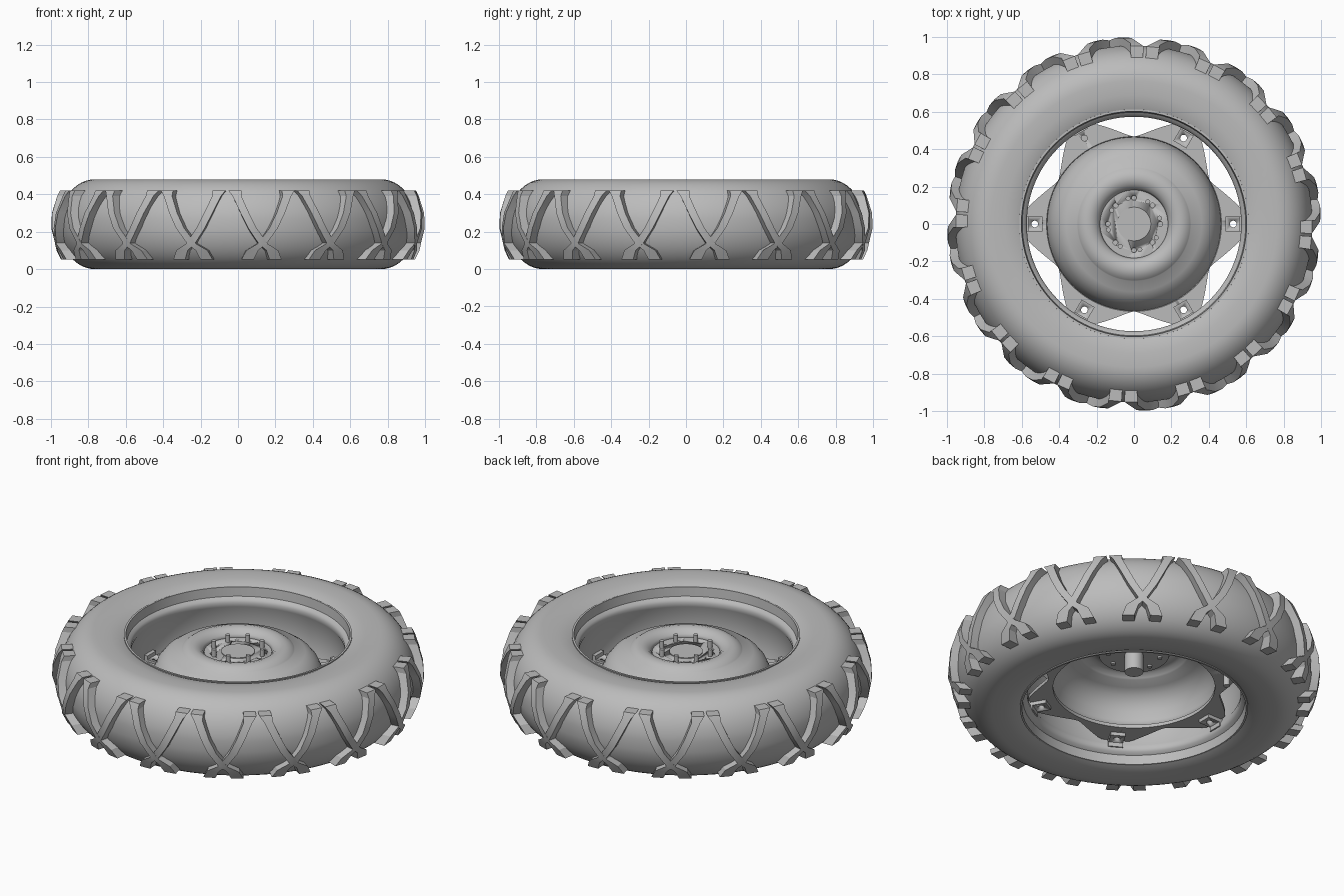
import bpy, bmesh
from math import sin, cos, pi, radians, sqrt

cube = bpy.data.objects.get("Cube")
if cube:
    bpy.data.objects.remove(cube, do_unlink=True)

MID = 0.24          # height of the wheel's middle plane
ARMS = 6
LUGS = 16
STUDS = 8

grey = bpy.data.materials.new("plain grey")
grey.use_nodes = True
grey.diffuse_color = (0.5, 0.5, 0.5, 1)
grey.node_tree.nodes["Principled BSDF"].inputs["Base Color"].default_value = (0.5, 0.5, 0.5, 1)


def finish(name, bm, angle=35):
    bmesh.ops.recalc_face_normals(bm, faces=bm.faces)
    mesh = bpy.data.meshes.new(name)
    bm.to_mesh(mesh)
    bm.free()
    mesh.materials.append(grey)
    obj = bpy.data.objects.new(name, mesh)
    bpy.context.collection.objects.link(obj)
    bpy.ops.object.select_all(action='DESELECT')
    obj.select_set(True)
    bpy.context.view_layer.objects.active = obj
    bpy.ops.object.shade_smooth_by_angle(angle=radians(angle))
    return obj


def polar(r, a, z):
    return (r * cos(a), r * sin(a), z)


def lathe(name, profile, closed=True, segments=96, angle=35):
    """Turn a (radius, height) profile around the wheel axis."""
    bm = bmesh.new()
    rings = [[bm.verts.new(polar(r, 2 * pi * i / segments, z)) for i in range(segments)]
             for r, z in profile]
    pairs = list(zip(rings, rings[1:]))
    if closed:
        pairs.append((rings[-1], rings[0]))
    for low, high in pairs:
        for i in range(segments):
            j = (i + 1) % segments
            bm.faces.new((low[i], low[j], high[j], high[i]))
    return finish(name, bm, angle)


def add_cylinder(bm, r, z0, z1, x=0, y=0, segments=16):
    made = bmesh.ops.create_cone(bm, cap_ends=True, segments=segments,
                                 radius1=r, radius2=r, depth=z1 - z0)
    bmesh.ops.translate(bm, verts=made["verts"], vec=(x, y, (z0 + z1) / 2))


def drill(obj, cutter):
    """Cut the cutter out of the object."""
    mod = obj.modifiers.new("holes", 'BOOLEAN')
    mod.operation = 'DIFFERENCE'
    mod.solver = 'EXACT'
    mod.object = cutter
    bpy.context.view_layer.objects.active = obj
    bpy.ops.object.modifier_apply(modifier=mod.name)


def mirrored(half):
    """Continue an upper half profile below the middle plane."""
    return half + [(r, 2 * MID - z) for r, z in reversed(half)]


# Tyre body: flat-topped sidewall with an elliptical crown
half = [(0.61, 0.43), (0.61, 0.458), (0.64, 0.47), (0.69, 0.478)]
for k in range(12):
    a = radians(90 - 7.5 * k)
    half.append((0.765 + 0.19 * cos(a), MID + 0.24 * sin(a)))
lathe("tyre", mirrored(half))

# Rim shell: rolled lip, bead step and outer wall
rim_half = [(0.615, 0.40), (0.613, 0.465), (0.602, 0.465), (0.597, 0.412), (0.58, 0.40),
            (0.573, 0.385), (0.575, 0.36), (0.588, 0.335)]
lathe("rim", mirrored(rim_half), angle=30)


# Tread lugs: crossing bars that follow the crown
def lug_radius(z):
    return 1.0 - 1.5 * (z - MID) ** 2


def add_bar(bm, centre, side):
    # (degrees from crossing, height, half width in degrees)
    path = [(-4.6, 0.05, 2.0), (-3.2, 0.10, 1.9), (-0.2, 0.135, 1.4), (3.3, 0.22, 1.3),
            (5.6, 0.30, 1.3), (8.0, 0.39, 1.4), (8.7, 0.42, 2.1)]
    rows = []
    for deg, z, half_w in path:
        left, right = (radians(centre + side * deg + s * half_w) for s in (-1, 1))
        out = lug_radius(z)
        rows.append([bm.verts.new(polar(r, a, z)) for r, a in
                     ((0.85, left), (out, left), (out, right), (0.85, right))])
    for low, high in zip(rows, rows[1:]):
        for i in range(4):
            j = (i + 1) % 4
            bm.faces.new((low[i], low[j], high[j], high[i]))
    bm.faces.new(rows[0])
    bm.faces.new(rows[-1])


bm = bmesh.new()
for k in range(LUGS):
    for side in (-1, 1):
        add_bar(bm, -82.3 + 360 / LUGS * k, side)
finish("tread_lugs", bm, 20)

# Pressed dish with a raised ring around the hub
dish = lathe("dish", [(0.462, 0.16), (0.457, 0.20), (0.447, 0.25), (0.43, 0.29), (0.40, 0.328),
                      (0.36, 0.355), (0.302, 0.37), (0.296, 0.376), (0.275, 0.392),
                      (0.245, 0.40), (0.215, 0.392), (0.195, 0.375), (0.183, 0.352)],
             closed=False, angle=40)
shell = dish.modifiers.new("shell", 'SOLIDIFY')
shell.thickness = 0.012
shell.offset = 0

# Six-armed flange joining the dish to the rim
bm = bmesh.new()
steps = 144
loops = []
for outer, z in ((False, 0.145), (True, 0.145), (True, 0.165), (False, 0.165)):
    loop = []
    for i in range(steps):
        deg = 360 * i / steps
        off = abs((deg + 30) % 60 - 30)
        u = min(1, (30 - off) / 22)
        r = 0.467 + 0.113 * u ** 1.4 if outer else 0.435
        loop.append(bm.verts.new(polar(r, radians(deg), z)))
    loops.append(loop)
for n in range(4):
    a, b = loops[n], loops[(n + 1) % 4]
    for i in range(steps):
        j = (i + 1) % steps
        bm.faces.new((a[i], a[j], b[j], b[i]))
flange = finish("flange", bm)

# Brackets clamping each arm to the rim
bm = bmesh.new()
for k in range(ARMS):
    a = 2 * pi * k / ARMS
    for r0, r1, z0, z1 in ((0.49, 0.585, 0.125, 0.178), (0.565, 0.588, 0.10, 0.20)):
        verts = []
        for z in (z0, z1):
            for r, t in ((r0, -1), (r1, -1), (r1, 1), (r0, 1)):
                x, y = r, 0.04 * t
                verts.append(bm.verts.new((x * cos(a) - y * sin(a), x * sin(a) + y * cos(a), z)))
        bm.faces.new(verts[:4])
        bm.faces.new(verts[4:])
        for i in range(4):
            j = (i + 1) % 4
            bm.faces.new((verts[i], verts[j], verts[j + 4], verts[i + 4]))
brackets = finish("rim_brackets", bm)

# Hub plate with a low centre boss
bm = bmesh.new()
add_cylinder(bm, 0.188, 0.345, 0.362, segments=64)
hub = finish("hub_plate", bm)
bm = bmesh.new()
add_cylinder(bm, 0.09, 0.35, 0.367, segments=48)
finish("hub_boss", bm)

# Axle stub under the hub
bm = bmesh.new()
add_cylinder(bm, 0.05, 0.24, 0.35, segments=32)
finish("axle_stub", bm)

# Wheel studs
bm = bmesh.new()
for k in range(STUDS):
    x, y, _ = polar(0.14, radians(13 + 360 / STUDS * k), 0)
    add_cylinder(bm, 0.013, 0.335, 0.403, x, y)
finish("wheel_studs", bm)

# Bolt holes
bm = bmesh.new()
for k in range(ARMS):
    x, y, _ = polar(0.53, 2 * pi * k / ARMS, 0)
    add_cylinder(bm, 0.018, 0.05, 0.25, x, y)
for k in range(STUDS):
    x, y, _ = polar(0.14, 2 * pi * k / STUDS, 0)
    add_cylinder(bm, 0.013, 0.352, 0.45, x, y)
cutter = finish("hole_cutter", bm)
cutter.hide_render = True
for part in (flange, brackets, hub):
    drill(part, cutter)
bpy.data.objects.remove(cutter, do_unlink=True)
